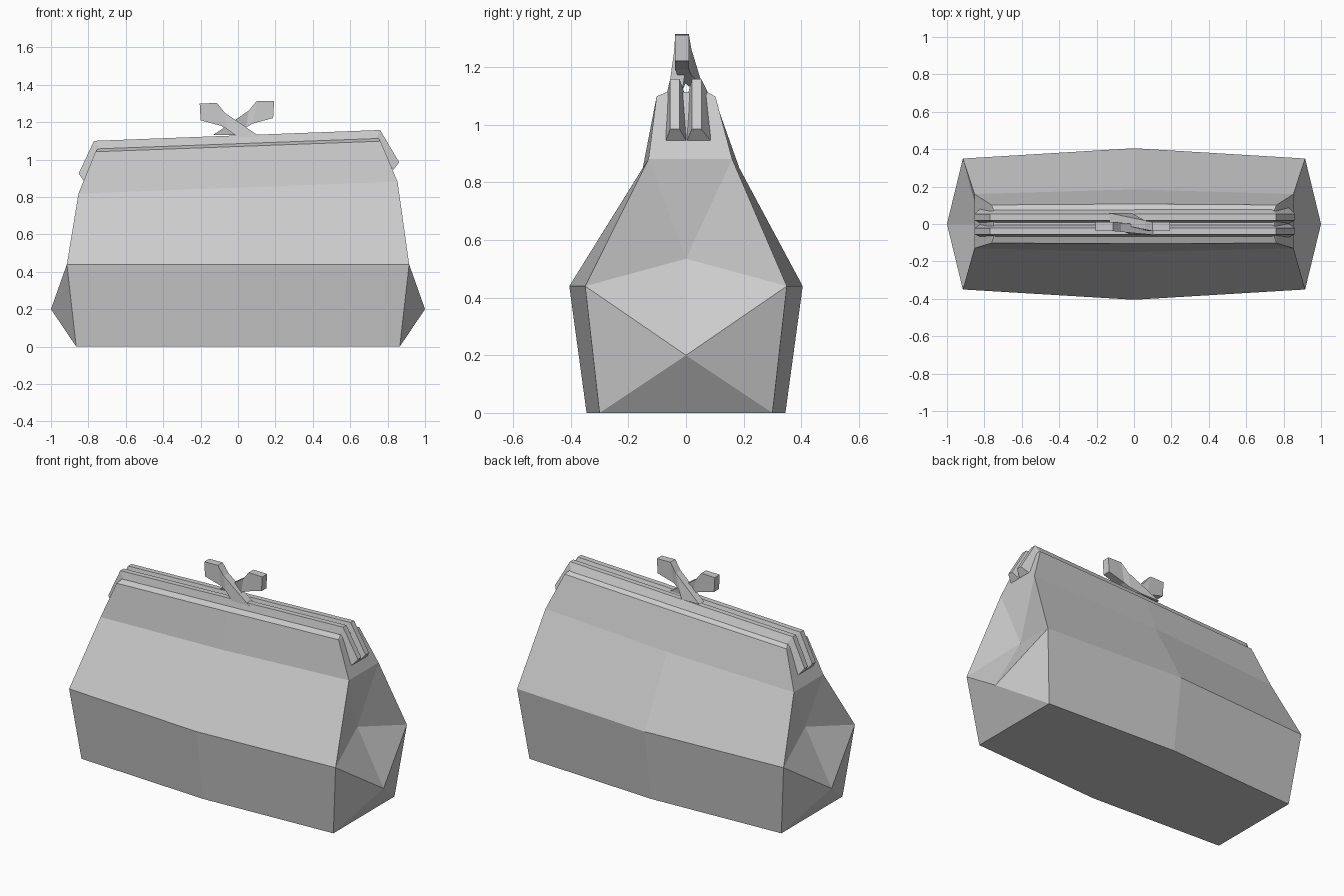
import bpy
import bmesh

cube = bpy.data.objects.get("Cube")
if cube:
    bpy.data.objects.remove(cube)

TILT = 0.037  # the mouth of the purse rises towards +x

grey = bpy.data.materials.new("plain_grey")
grey.use_nodes = True
grey.diffuse_color = (0.6, 0.6, 0.6, 1)
grey.node_tree.nodes["Principled BSDF"].inputs["Base Color"].default_value = (0.6, 0.6, 0.6, 1)


def finish(bm, name):
    bmesh.ops.recalc_face_normals(bm, faces=bm.faces)
    mesh = bpy.data.meshes.new(name)
    bm.to_mesh(mesh)
    bm.free()
    mesh.materials.append(grey)
    obj = bpy.data.objects.new(name, mesh)
    bpy.context.collection.objects.link(obj)
    return obj


def loft(name, sections):
    """Join matching closed sections and cap both ends."""
    bm = bmesh.new()
    rings = [[bm.verts.new(p) for p in s] for s in sections]
    n = len(rings[0])
    for a, b in zip(rings, rings[1:]):
        for i in range(n):
            j = (i + 1) % n
            bm.faces.new((a[i], a[j], b[j], b[i]))
    bm.faces.new(rings[0])
    bm.faces.new(rings[-1])
    return finish(bm, name)


# Purse body: rows of height, tilt, end x, then front and back y at end and middle
ROWS = [
    (0.00, 0, 0.865, -0.30, -0.345, 0.30, 0.345),
    (0.44, 0, 0.915, -0.35, -0.405, 0.35, 0.405),
    (0.85, TILT, 0.853, -0.13, -0.15, 0.16, 0.185),
    (1.07, TILT, 0.762, -0.102, -0.105, 0.102, 0.107),
    (1.085, TILT, 0.75, -0.068, -0.068, 0.075, 0.075),
]
bm = bmesh.new()
rings = []
for z, t, x, fe, fm, be, bmid in ROWS:
    pts = [(-x, fe), (0, fm), (x, fe), (x, be), (0, bmid), (-x, be)]
    rings.append([bm.verts.new((px, py, z + t * px)) for px, py in pts])

for r, (a, b) in enumerate(zip(rings, rings[1:])):
    for i in (0, 1, 3, 4):  # front and back panels
        bm.faces.new((a[i], a[i + 1], b[i + 1], b[i]))
    if r > 1:  # upper ends
        for i, j in ((2, 3), (5, 0)):
            bm.faces.new((a[i], a[j], b[j], b[i]))
bm.faces.new(rings[0])
bm.faces.new(rings[-1])

# Folded gussets: a point pushed out below and a dent pulled in above
for side, i, j in ((1, 2, 3), (-1, 5, 0)):
    tip = bm.verts.new((side, 0, 0.2))
    dent = bm.verts.new((0.82 * side, 0, 0.535))
    low, mid, high = rings[0], rings[1], rings[2]
    for tri in ((low[i], low[j], tip), (low[i], mid[i], tip), (low[j], mid[j], tip),
                (mid[i], dent, tip), (mid[j], dent, tip),
                (mid[i], high[i], dent), (mid[j], high[j], dent), (high[i], high[j], dent)):
        bm.faces.new(tri)
finish(bm, "purse_body")

# Two frame rails with a tapered section, bent down at both ends
OUTER = [(-0.852, 0.925), (-0.77, 1.10), (0.76, 1.158), (0.862, 0.985)]
INNER = [(-0.82, 0.88), (-0.73, 1.04), (0.73, 1.095), (0.83, 0.945)]
for name, top, base in (("front_rail", (-0.055, -0.022), (-0.07, 0.0)),
                        ("back_rail", (0.02, 0.053), (0.004, 0.085))):
    loft(name, [[(ix, base[0], iz), (ox, top[0], oz), (ox, top[1], oz), (ix, base[1], iz)]
                for (ox, oz), (ix, iz) in zip(OUTER, INNER)])

# Crossing clasp fingers: upper and lower edge, and centre y along the length
FINGER = [
    ((-0.205, 1.30), (-0.20, 1.21), -0.014),
    ((-0.112, 1.302), (-0.09, 1.18), -0.014),
    ((-0.07, 1.25), (-0.055, 1.16), -0.018),
    ((0.12, 1.12), (0.0, 1.12), -0.036),
]
for name, side, lift in (("front_clasp_finger", 1, 0), ("back_clasp_finger", -1, 0.012)):
    sections = []
    for (ux, uz), (lx, lz), y in FINGER:
        if side < 0:
            y = -0.014 + (-0.014 - y) * 2.2
            ux, lx = -ux - 0.012, -lx - 0.012
        sections.append([(px, y + dy, pz + lift) for px, pz, dy in
                         ((ux, uz, -0.024), (ux, uz, 0.024), (lx, lz, 0.024), (lx, lz, -0.024))])
    loft(name, sections)
